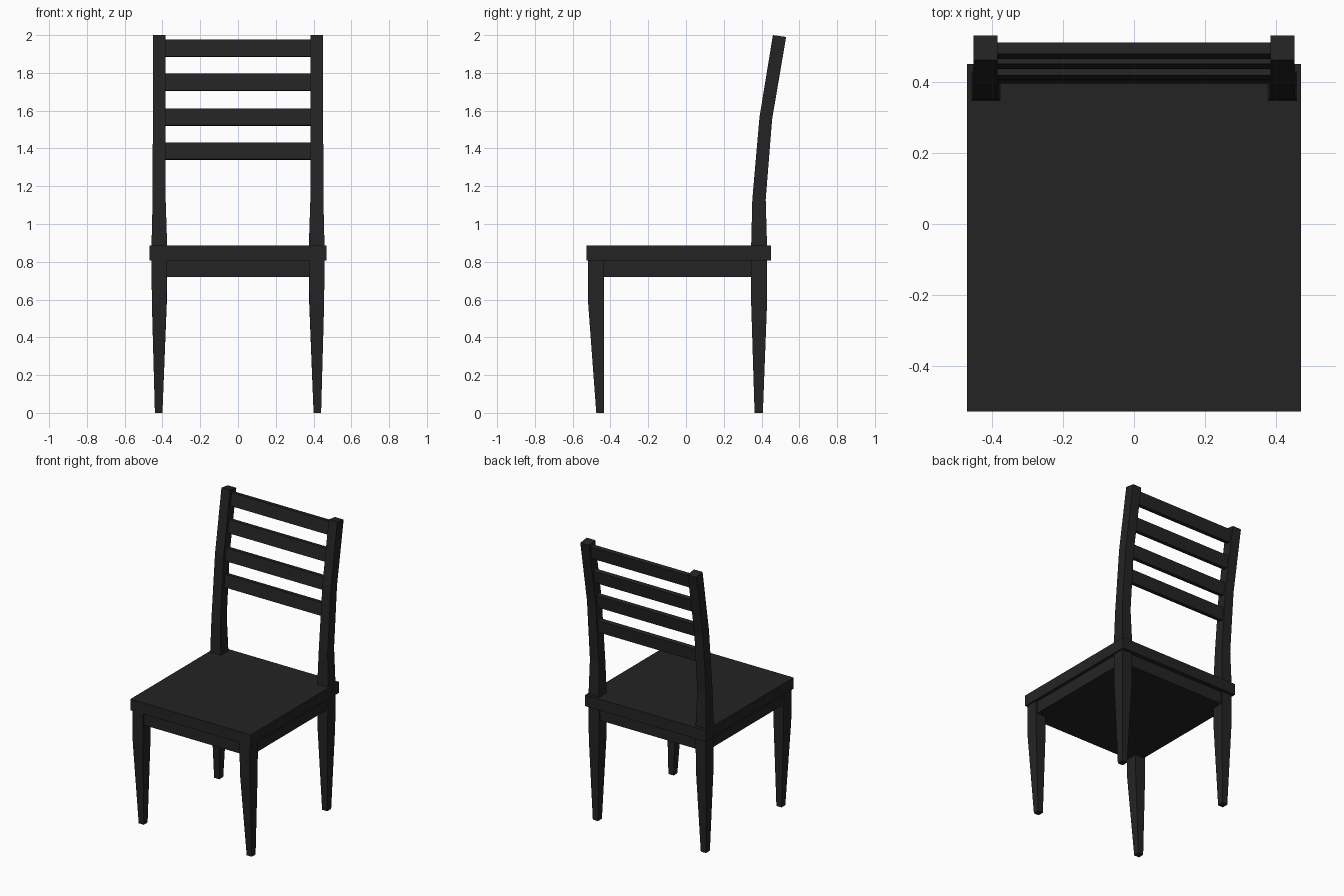
import bpy, bmesh

if "Cube" in bpy.data.objects:
    bpy.data.objects.remove(bpy.data.objects["Cube"])

# One flat colour for the whole chair
black = bpy.data.materials.new("black_wood")
black.diffuse_color = (0.0175, 0.0175, 0.0175, 1)
black.use_nodes = True
black.node_tree.nodes["Principled BSDF"].inputs["Base Color"].default_value = black.diffuse_color


def finish(name, bm):
    bmesh.ops.recalc_face_normals(bm, faces=bm.faces)
    me = bpy.data.meshes.new(name)
    bm.to_mesh(me)
    bm.free()
    me.materials.append(black)
    ob = bpy.data.objects.new(name, me)
    bpy.context.collection.objects.link(ob)
    return ob


def loft(name, sections, side=1):
    """Square post through sections (z_front, z_back, x_in, x_out, y_front, y_back)."""
    bm = bmesh.new()
    rings = []
    for zf, zb, xi, xo, yf, yb in sections:
        corners = [(xi, yf, zf), (xo, yf, zf), (xo, yb, zb), (xi, yb, zb)]
        rings.append([bm.verts.new((side * x, y, z)) for x, y, z in corners])
    for a, b in zip(rings, rings[1:]):
        for i in range(4):
            j = (i + 1) % 4
            bm.faces.new((a[i], a[j], b[j], b[i]))
    bm.faces.new(rings[0])
    bm.faces.new(rings[-1])
    return finish(name, bm)


def box(name, half_x, y0, y1, z0, z1):
    return loft(name, [(z, z, -half_x, half_x, y0, y1) for z in (z0, z1)])


# Seat board and the frame beneath it
box("seat", 0.469, -0.527, 0.45, 0.807, 0.885)
box("seat_frame", 0.447, -0.508, 0.42, 0.72, 0.808)

# Tapered front legs, and back legs that run up into the leaning back posts
front_leg = [
    (0.0, 0.0, 0.40, 0.44, -0.475, -0.433),
    (0.58, 0.58, 0.378, 0.456, -0.518, -0.433),
    (0.81, 0.81, 0.375, 0.458, -0.52, -0.433),
]
back_leg = [
    (0.0, 0.0, 0.40, 0.44, 0.363, 0.407),
    (0.58, 0.58, 0.377, 0.456, 0.345, 0.429),
    (0.885, 0.885, 0.375, 0.458, 0.345, 0.429),
    (1.13, 1.13, 0.383, 0.452, 0.351, 0.422),
    (1.565, 1.555, 0.384, 0.451, 0.389, 0.456),
    (2.0, 1.99, 0.384, 0.451, 0.46, 0.53),
]
for label, side in (("left", -1), ("right", 1)):
    loft("front_leg_" + label, front_leg, side)
    loft("back_leg_" + label, back_leg, side)

# Four back slats, each tilted with the posts: (z centre, y centre, lean)
slats = [(1.385, 0.415, 0.010), (1.565, 0.427, 0.012),
         (1.75, 0.459, 0.014), (1.93, 0.487, 0.014)]
for i, (z, y, lean) in enumerate(slats):
    loft("back_slat_%d" % (i + 1), [
        (z + s * 0.044 + 0.002, z + s * 0.044 - 0.002, -0.39, 0.39,
         y + s * lean / 2 - 0.016, y + s * lean / 2 + 0.016)
        for s in (-1, 1)])
